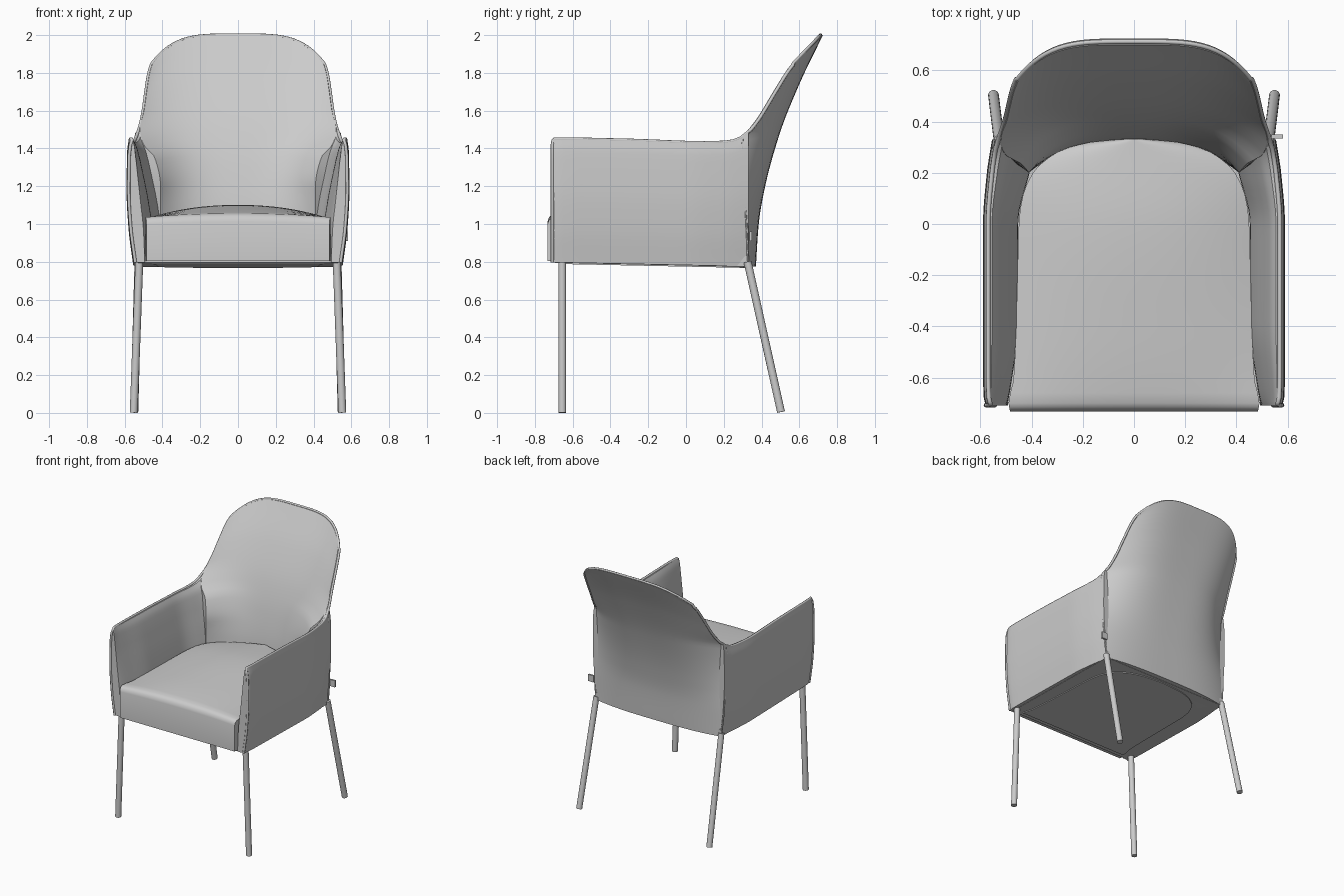
import bpy, bmesh, math
from mathutils import Vector

if "Cube" in bpy.data.objects:
    bpy.data.objects.remove(bpy.data.objects["Cube"])


def curve(*pts):
    """Smooth non-overshooting interpolation through (x, value) pairs."""
    n = len(pts)
    s = [(pts[i+1][1]-pts[i][1])/(pts[i+1][0]-pts[i][0]) for i in range(n-1)]
    m = [s[0]] + [2*a*b/(a+b) if a*b > 0 else 0 for a, b in zip(s, s[1:])] + [s[-1]]

    def f(x):
        x = min(max(x, pts[0][0]), pts[-1][0])
        i = 0
        while i < n-2 and x > pts[i+1][0]:
            i += 1
        h = pts[i+1][0]-pts[i][0]
        t = (x-pts[i][0])/h
        return ((2*t**3-3*t*t+1)*pts[i][1] + (t**3-2*t*t+t)*h*m[i]
                + (3*t*t-2*t**3)*pts[i+1][1] + (t**3-t*t)*h*m[i+1])
    return f


def finish(name, bm, mirror=False, angle=40):
    bmesh.ops.recalc_face_normals(bm, faces=bm.faces)
    me = bpy.data.meshes.new(name)
    bm.to_mesh(me)
    bm.free()
    ob = bpy.data.objects.new(name, me)
    bpy.context.collection.objects.link(ob)
    if mirror:
        ob.modifiers.new("Mirror", 'MIRROR').use_mirror_merge = False
    bpy.ops.object.select_all(action='DESELECT')
    ob.select_set(True)
    bpy.context.view_layer.objects.active = ob
    bpy.ops.object.shade_smooth_by_angle(angle=math.radians(angle))
    return ob


def loft(name, sections, mirror=False):
    """Each section is (side_a, side_b): two point rows of equal length."""
    bm = bmesh.new()
    rings = [[bm.verts.new(p) for p in a + b[::-1]] for a, b in sections]
    n = len(rings[0])
    for r, q in zip(rings, rings[1:]):
        for i in range(n):
            j = (i+1) % n
            bm.faces.new((r[i], r[j], q[j], q[i]))
    for r in (rings[0], rings[-1]):
        for i in range(n//2-1):
            bm.faces.new((r[i], r[i+1], r[n-2-i], r[n-1-i]))
    return finish(name, bm, mirror)


def span(a, b, n):
    return [a+(b-a)*i/n for i in range(n+1)]


def tube(name, pts, r):
    cu = bpy.data.curves.new(name, 'CURVE')
    cu.dimensions = '3D'
    cu.bevel_depth = r
    cu.bevel_resolution = 2
    cu.use_fill_caps = True
    sp = cu.splines.new('POLY')
    sp.points.add(len(pts)-1)
    for p, c in zip(sp.points, pts):
        p.co = (*c, 1)
    sp.use_smooth = True
    bpy.context.collection.objects.link(bpy.data.objects.new(name, cu))


def bottom(y):
    return 0.797-0.022*(y+0.7)/1.05


# Arms: vertical sections swept front to back
arm_out = curve((0, .555), (.3, .58), (.6, .59), (.9, .587), (1, .578))
arm_shift = curve((-.71, -.012), (-.68, -.003), (-.6, 0), (0, 0), (.2, -.015), (.33, -.035))
arm_thick = curve((0, .09), (.3, .12), (.5, .11), (.75, .08), (.93, .05), (1, .022))
arm_scale = curve((-.71, .55), (-.68, .7), (-.6, .85), (-.4, 1.05), (0, 1.05), (.2, 1.3), (.33, 1.45))
arm_top = curve((-.71, 1.435), (-.695, 1.45), (-.3, 1.443), (.1, 1.43), (.22, 1.434), (.3, 1.46), (.33, 1.485))


def arm_point(y, v, inner):
    x = arm_out(v) + arm_shift(y) - inner*arm_thick(v)*arm_scale(y)
    return (x, y, bottom(y) + v*(arm_top(y)-bottom(y)))


arm_ys = [-.71, -.703, -.695, -.68, -.65] + span(-.6, .33, 24)
levels = span(0, .9, 14) + [.93, .96, .98, 1]
loft("arm", [([arm_point(y, v, 0) for v in levels], [arm_point(y, v, 1) for v in levels])
             for y in arm_ys], mirror=True)

# Back: horizontal sections swept upward, with the top rows arched
half_w = curve((.775, .53), (1, .55), (1.4, .555), (1.45, .55), (1.5, .525), (1.6, .502),
               (1.7, .488), (1.8, .472), (1.85, .457))
edge_y = curve((.775, .33), (1, .32), (1.4, .295), (1.45, .30), (1.5, .345), (1.56, .39),
               (1.7, .475), (1.82, .55), (1.85, .575))
mid_out = curve((.775, .37), (1, .385), (1.18, .415), (1.475, .495), (1.74, .60), (2, .725))
mid_in = curve((.775, .31), (1.08, .335), (1.3, .375), (1.5, .435), (1.75, .55), (2, .70))
in_w = curve((.775, .41), (1.2, .41), (1.35, .44), (1.43, .505), (1.5, .52), (1.6, .497),
             (1.7, .483), (1.8, .467), (1.85, .452))
in_y = curve((.775, .2), (1.2, .2), (1.35, .235), (1.43, .275), (1.5, .33), (1.56, .376),
             (1.7, .461), (1.82, .537), (1.85, .56))


def back_point(e, t, inner):
    k = min(max((e-1.1)/.75, 0), 1)
    drop = .15*k**1.5
    w, ye, ym = (in_w(e), in_y(e), mid_in) if inner else (half_w(e), edge_y(e), mid_out)
    a = abs(t)
    y = ye + (ym(e+drop)-ye)*(1-a**(3+k))
    return (w*t, y, e + drop*(1-a**4))


ts = [math.sin(a) for a in span(-math.pi/2, math.pi/2, 40)]
loft("back", [([back_point(e, t, 0) for t in ts], [back_point(e, t, 1) for t in ts])
              for e in span(.775, 1.85, 44)])

# Piping: up the arm front, along the arm, around the back
half = [arm_point(-.708, v, 0) for v in span(0, .97, 12)]
half += [(lambda p: (p[0]-.008, p[1], p[2]))(arm_point(y, 1, 0)) for y in arm_ys[1:-1]]
half += [back_point(e, 1, 0) for e in span(1.5, 1.84, 14)]
top = [tuple((a+b)/2 for a, b in zip(back_point(1.85, t, 0), back_point(1.85, t, 1))) for t in ts[::-1]]
tube("piping", half + top + [(-x, y, z) for x, y, z in half[::-1]], .009)

# Vertical seams where the arms meet the back
for s in (-1, 1):
    tube("side_seam", [(s*(half_w(z)-.002), edge_y(z), z) for z in span(.78, 1.45, 12)], .005)

# Seat cushion with crowned top and rounded rear
seat_w = curve((-.733, .484), (-.70, .49), (-.6, .47), (-.3, .458), (0, .45), (.1, .437),
               (.2, .395), (.28, .30), (.32, .17), (.333, .03))
seat_edge = curve((-.733, 1.0), (-.725, 1.022), (-.70, 1.036), (.333, 1.04))
crown = curve((-.733, .012), (-.7, .02), (-.4, .045), (0, .062), (.333, .04))
seat_ys = [-.733, -.73, -.725, -.715, -.70] + span(-.66, .2, 20) + [.23, .26, .28, .30, .31, .32, .328, .333]
us = span(-1, 1, 24)
loft("seat", [([(seat_w(y)*u, y, seat_edge(y)+crown(y)*(1-abs(u)**2.2)) for u in us],
               [(seat_w(y)*u, y, .803) for u in us]) for y in seat_ys])

# Underside panel and its raised inset
loft("base", [([(s*.53, y, .83) for s in (-1, 1)], [(s*.53, y, bottom(y)-.002) for s in (-1, 1)])
              for y in (-.70, .335)])
loft("base_inset", [([(seat_w(y)*.94*u, y*.95, .80) for u in (-1, 1)],
                     [(seat_w(y)*.94*u, y*.95, bottom(y*.95)-.008) for u in (-1, 1)])
                    for y in seat_ys[4:]])


# Legs
def leg(name, foot, head, r=.021):
    a, b = Vector(foot), Vector(head)
    bm = bmesh.new()
    bmesh.ops.create_cone(bm, cap_ends=True, segments=20, radius1=r, radius2=r, depth=(b-a).length)
    rot = (b-a).to_track_quat('Z', 'Y').to_matrix().to_4x4()
    rot.translation = (a+b)/2
    bmesh.ops.transform(bm, matrix=rot, verts=bm.verts)
    finish(name, bm, mirror=True)


leg("front_leg", (.552, -.655, .001), (.522, -.655, .82))
leg("back_leg", (.549, .503, .005), (.527, .326, .80))

# Small fabric tag on one side seam
bm = bmesh.new()
bmesh.ops.create_cube(bm, size=1)
for v in bm.verts:
    v.co = (.56+v.co.x*.045, .342+v.co.y*.014, .935+v.co.z*.05)
finish("tag", bm)
